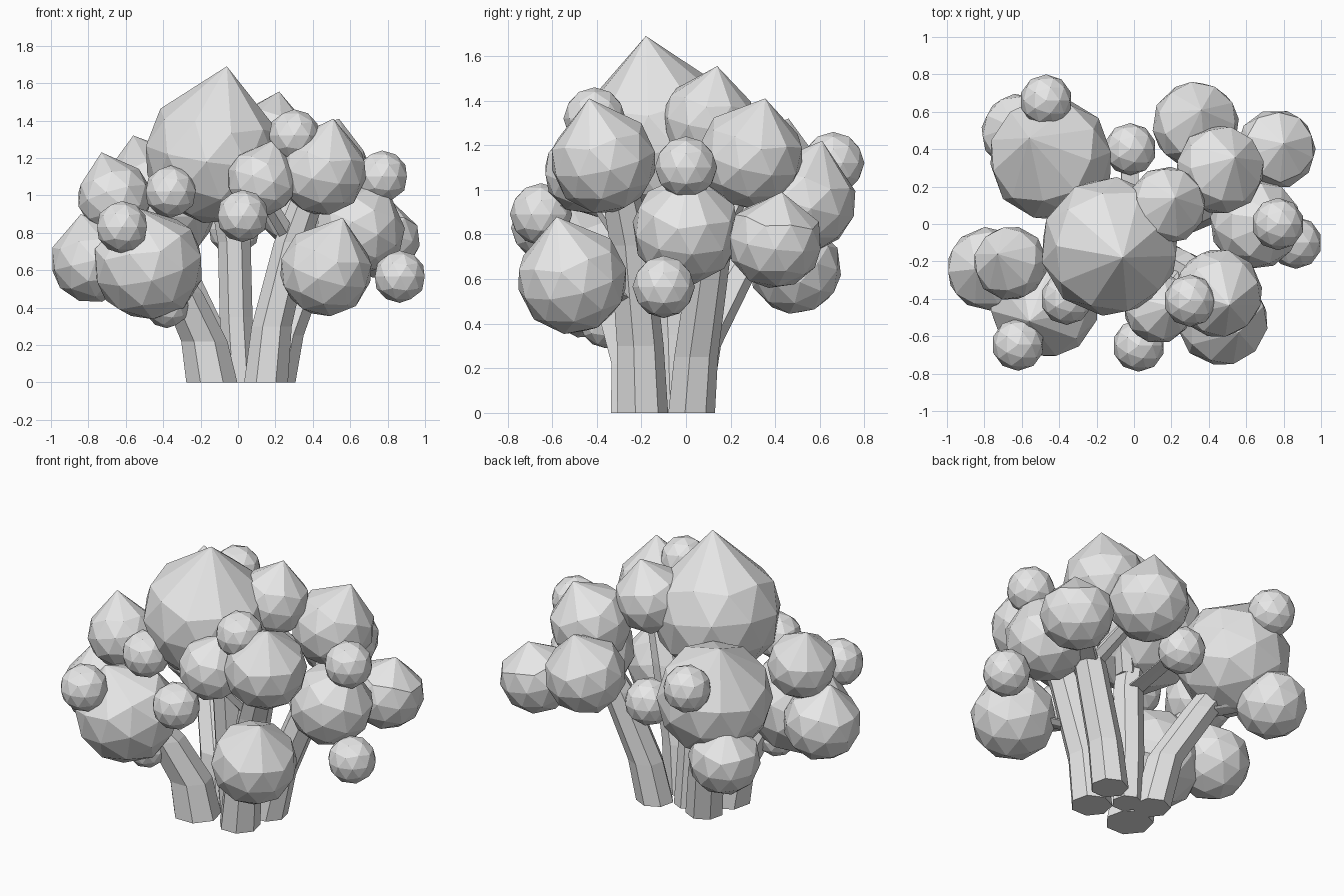
import bpy, bmesh
from mathutils import Vector, Matrix

cube = bpy.data.objects.get("Cube")
if cube:
    bpy.data.objects.remove(cube, do_unlink=True)

grey = bpy.data.materials.new("plain grey")
grey.use_nodes = True
colour = (0.8, 0.8, 0.8, 1)
grey.diffuse_color = colour
grey.node_tree.nodes["Principled BSDF"].inputs["Base Color"].default_value = colour


def add_object(name, bm):
    mesh = bpy.data.meshes.new(name)
    bm.to_mesh(mesh)
    bm.free()
    mesh.materials.append(grey)
    obj = bpy.data.objects.new(name, mesh)
    bpy.context.collection.objects.link(obj)


def bud(name, centre, radius):
    """Small faceted ball."""
    bm = bmesh.new()
    bmesh.ops.create_icosphere(bm, subdivisions=2, radius=radius)
    bmesh.ops.translate(bm, verts=bm.verts, vec=centre)
    add_object(name, bm)


def floret(name, centre, radius, tip, spin):
    """Faceted ball whose cap is drawn out to a flat-sided point at tip."""
    axis = Vector(tip) - Vector(centre)
    ball = bmesh.new()
    bmesh.ops.create_icosphere(ball, subdivisions=2, radius=radius)
    points = [v.co.copy() for v in ball.verts if v.co.z < radius * 0.7]
    ball.free()
    bm = bmesh.new()
    for p in points + [Vector((0, 0, axis.length))]:
        bm.verts.new(p)
    bmesh.ops.convex_hull(bm, input=bm.verts[:])
    turn = axis.to_track_quat('Z', 'Y').to_matrix().to_4x4()
    bm.transform(Matrix.Translation(centre) @ turn @ Matrix.Rotation(spin, 4, 'Z'))
    add_object(name, bm)


def stem(name, path, r_start, r_end, sides=7):
    """Tapered many-sided tube swept through the path with level rings."""
    bm = bmesh.new()
    rings = []
    for i, point in enumerate(path):
        r = r_start + (r_end - r_start) * i / (len(path) - 1)
        ring = bmesh.ops.create_circle(bm, segments=sides, radius=r)["verts"]
        bmesh.ops.translate(bm, verts=ring, vec=point)
        rings.append(ring)
    for low, high in zip(rings, rings[1:]):
        for k in range(sides):
            n = (k + 1) % sides
            bm.faces.new((low[k], low[n], high[n], high[k]))
    bm.faces.new(rings[0][::-1])
    bm.faces.new(rings[-1])
    bmesh.ops.recalc_face_normals(bm, faces=bm.faces)
    add_object(name, bm)


# Large florets: centre, radius, pointed tip, spin
florets = {
    "crown": ((-.13, -.12, 1.22), .375, (-.06, -.18, 1.69), .3),
    "crown_back": ((.175, .1, 1.31), .21, (.22, .14, 1.555), .1),
    "back_right": ((-.445, .35, .94), .335, (-.56, .46, 1.32), .2),
    "back_right_low": ((-.61, .49, .65), .21, (-.65, .52, .88), .5),
    "back_left": ((.33, .53, .95), .235, (.36, .61, 1.22), .2),
    "left_upper": ((.46, .29, 1.15), .24, (.54, .355, 1.41), .4),
    "left_outer": ((.76, .4, .77), .215, (.8, .43, .99), 0),
    "left_middle": ((.65, 0, .82), .245, (.78, .02, 1.08), .6),
    "front_left_upper": ((.45, -.37, 1.13), .24, (.51, -.435, 1.41), .3),
    "front_middle": ((.13, -.45, 1.08), .19, (.2, -.44, 1.3), .5),
    "front_left_low": ((.47, -.51, .6), .25, (.56, -.58, .88), .2),
    "front_right": ((-.48, -.42, .63), .3, (-.56, -.52, .94), .7),
    "right_upper": ((-.66, -.21, .99), .2, (-.73, -.16, 1.23), .1),
    "right_outer": ((-.78, -.24, .65), .225, (-.84, -.24, .9), .4),
}
for name, (centre, radius, tip, spin) in florets.items():
    floret("floret_" + name, centre, radius, tip, spin)

# Small round buds sitting on the florets
buds = [(-.47, .66, 1.12), (-.02, .4, .82), (.77, 0, 1.1), (.3, -.41, 1.32),
        (.025, -.65, .89), (-.62, -.645, .83), (-.36, -.4, 1.02), (.865, -.1, .565)]
for i, centre in enumerate(buds):
    bud(f"bud_{i + 1}", centre, .14)

# Main stems rising from the ground
stem("stem_front_right", [(-.14, -.21, 0), (-.18, -.22, .22), (-.3, -.3, .48), (-.42, -.38, .65)], .14, .1)
stem("stem_front_left", [(.15, -.2, 0), (.18, -.21, .3), (.29, -.25, .75), (.38, -.3, 1.0)], .12, .09)
stem("stem_back_left", [(.2, .02, 0), (.25, .04, .25), (.41, .1, .68), (.5, .14, .85)], .11, .09)
stem("stem_back_right", [(-.13, .0, 0), (-.18, .05, .3), (-.32, .2, .6), (-.42, .32, .8)], .11, .1)
stem("stem_centre", [(.01, -.05, 0), (-.01, -.06, .35), (-.02, -.08, .75), (-.08, -.1, 1.1)], .09, .09)

# Side branches to the outer florets and buds
branches = [((.42, .11, .68), (.7, .36, .75)), ((.42, .11, .68), (.35, .45, .9)),
            ((.45, .12, .75), (.46, .27, 1.05)), ((.25, -.25, .5), (.42, -.45, .6)),
            ((-.32, .2, .6), (-.56, .44, .65)), ((-.32, -.3, .5), (-.7, -.24, .65)),
            ((-.45, -.3, .7), (-.62, -.21, .95)), ((-.03, -.07, .75), (-.02, .38, .82)),
            ((.29, -.25, .75), (.14, -.42, 1.0)), ((0, -.07, .85), (.17, .08, 1.25)),
            ((.12, -.45, .98), (.02, -.62, .88)), ((.68, -.02, .75), (.85, -.1, .57))]
for i, (start, end) in enumerate(branches):
    stem(f"branch_{i + 1}", [start, end], .06, .05, 6)

# Knob beneath the front right floret
bud("knob_front_right", (-.38, -.36, .41), .12)
